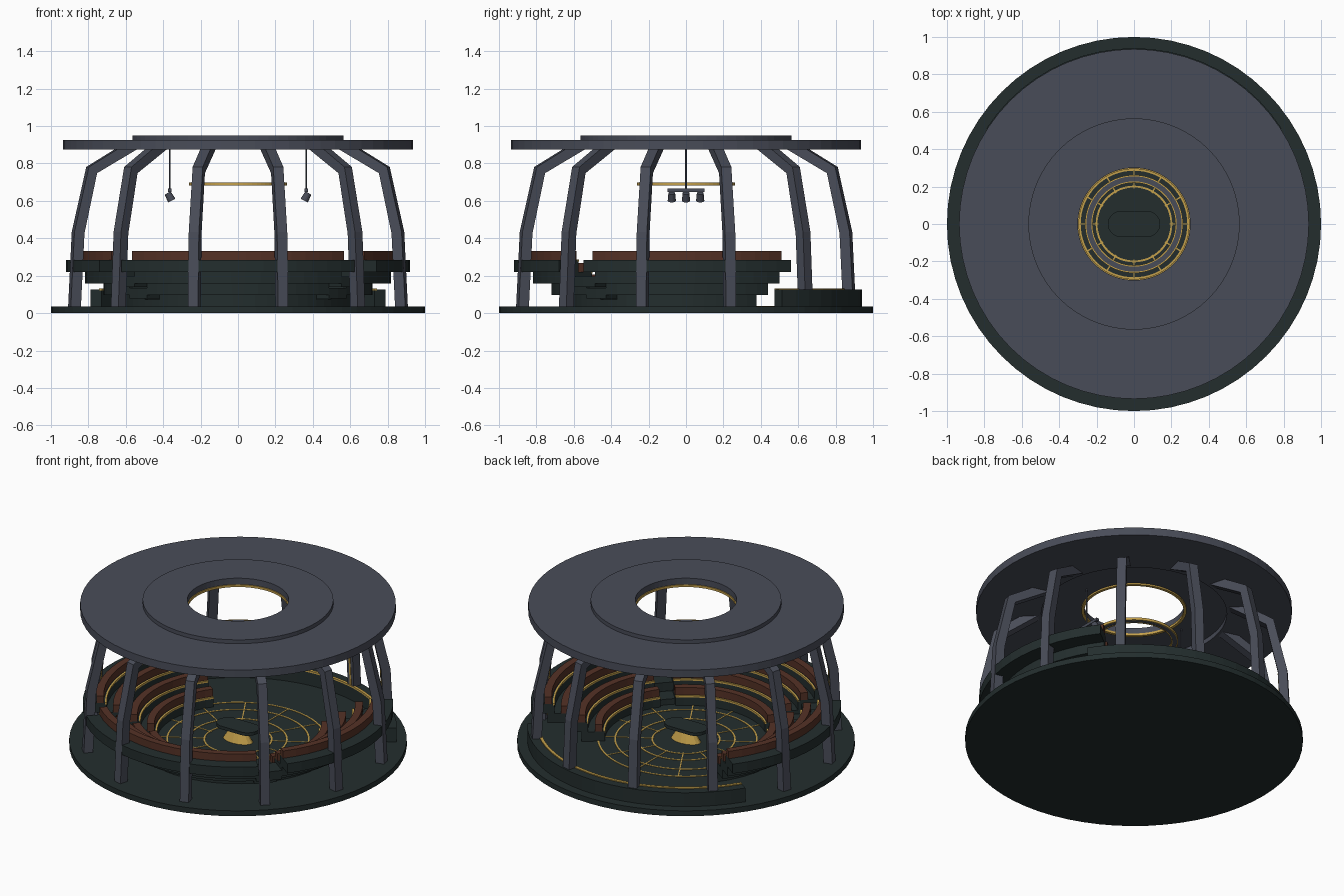
import bpy, bmesh, math
from mathutils import Matrix, Vector

cube = bpy.data.objects.get("Cube")
if cube:
    bpy.data.objects.remove(cube, do_unlink=True)


def material(name, rgb):
    m = bpy.data.materials.new(name)
    m.use_nodes = True
    m.diffuse_color = (*rgb, 1)
    m.node_tree.nodes["Principled BSDF"].inputs["Base Color"].default_value = (*rgb, 1)
    return m


GREEN = material("dark green", (0.017, 0.027, 0.027))
GREY = material("slate grey", (0.066, 0.073, 0.098))
BROWN = material("leather brown", (0.09, 0.031, 0.019))
GOLD = material("gold", (0.55, 0.35, 0.07))


def finish(name, bm, mat):
    bmesh.ops.recalc_face_normals(bm, faces=bm.faces)
    mesh = bpy.data.meshes.new(name)
    bm.to_mesh(mesh)
    bm.free()
    mesh.materials.append(mat)
    obj = bpy.data.objects.new(name, mesh)
    bpy.context.collection.objects.link(obj)
    return obj


def loft(bm, sections, closed=False):
    """Join four-cornered cross-sections into a solid."""
    rows = [[bm.verts.new(p) for p in s] for s in sections]
    pairs = list(zip(rows, rows[1:]))
    if closed:
        pairs.append((rows[-1], rows[0]))
    else:
        bm.faces.new(rows[0])
        bm.faces.new(rows[-1])
    for a, b in pairs:
        for i in range(4):
            j = (i + 1) % 4
            bm.faces.new((a[i], a[j], b[j], b[i]))


def arc(name, r0, r1, z0, z1, mat, start=0, end=360):
    """Ring, or a part of one, with a rectangular cross-section."""
    full = end - start >= 360
    n = max(2, round((end - start) / 5.625))
    sections = []
    for i in range(n if full else n + 1):
        t = math.radians(start + (end - start) * i / n)
        c, s = math.cos(t), math.sin(t)
        sections.append([(r * c, r * s, z) for r, z in
                         ((r0, z0), (r1, z0), (r1, z1), (r0, z1))])
    bm = bmesh.new()
    loft(bm, sections, full)
    return finish(name, bm, mat)


def box(name, centre, size, mat, turn=None):
    bm = bmesh.new()
    m = Matrix.Translation(centre) @ (turn or Matrix()) @ Matrix.Diagonal((*size, 1))
    bmesh.ops.create_cube(bm, size=1, matrix=m)
    return finish(name, bm, mat)


def cone(name, centre, r0, r1, height, mat, turn=None, squash=1):
    bm = bmesh.new()
    m = Matrix.Translation(centre) @ (turn or Matrix()) @ Matrix.Diagonal((1, squash, 1, 1))
    bmesh.ops.create_cone(bm, cap_ends=True, segments=64 if r0 > 0.5 else 16,
                          radius1=r0, radius2=r1, depth=height, matrix=m)
    return finish(name, bm, mat)


FLOOR = 0.035
cone("base", (0, 0, FLOOR / 2), 1, 1, FLOOR, GREEN)

# Floor inlay: rings and spokes
for r in (0.2, 0.29, 0.42, 0.52):
    arc("floor_ring", r - 0.005, r + 0.005, FLOOR - 0.002, FLOOR + 0.003, GOLD)
for i in range(12):
    t = math.radians(30 * i)
    box("floor_spoke", (0.355 * math.cos(t), 0.355 * math.sin(t), FLOOR), (0.33, 0.007, 0.005),
        GOLD, Matrix.Rotation(t, 4, 'Z'))

# Central table with rounded ends on a flared pedestal
bm = bmesh.new()
rim = []
for i in range(24):
    t = 2 * math.pi * (i + 0.5) / 24
    rim.append(bm.verts.new((0.07 * math.cos(t) + math.copysign(0.07, math.cos(t)),
                             0.07 * math.sin(t), 0.11)))
top = bm.faces.new(rim)
up = bmesh.ops.extrude_face_region(bm, geom=[top])["geom"]
bmesh.ops.translate(bm, vec=(0, 0, 0.02), verts=[v for v in up if isinstance(v, bmesh.types.BMVert)])
finish("table_top", bm, GREEN)
cone("table_pedestal", (0, 0, 0.073), 0.1, 0.05, 0.076, GOLD, squash=0.6)

# Stepped seating in three sections, each tier with a bench and a gold edge
SECTIONS = ((-36.5, 37.5), (-132.5, -47.5), (142.5, 216.5))
AISLES = ((-47.5, -36.5), (-143.5, -132.5))
for k in range(4):
    r0 = 0.48 + 0.1 * k
    z0 = FLOOR + 0.062 * k
    z1 = z0 + 0.062
    for a, b in SECTIONS:
        arc("seat_tier", r0, r0 + 0.14, z0, z1, GREEN, a, b)
        arc("bench", r0 + 0.015, r0 + 0.06, z1, z1 + 0.048, BROWN, a, b)
        arc("tier_trim", r0 - 0.003, r0 + 0.008, z1 - 0.008, z1 + 0.003, GOLD, a, b)
    if k < 3:
        for a, b in AISLES:
            arc("aisle_step", r0 + 0.02, r0 + 0.14, z0 - 0.02 * (k > 0), z1 - 0.025, GREEN, a, b)

# Low wall at the back
arc("back_wall", 0.87, 0.94, FLOOR, 0.125, GREEN, 33, 147)
arc("back_wall_trim", 0.867, 0.885, 0.12, 0.131, GOLD, 33, 147)

# Twelve bent posts
PATH = [Vector(p) for p in ((0.905, 0.03), (0.885, 0.43), (0.81, 0.765), (0.58, 0.9))]
HALF = 0.028
for i in range(12):
    t = math.radians(15 + 30 * i)
    out, side = Vector((math.cos(t), math.sin(t), 0)), Vector((-math.sin(t), math.cos(t), 0))
    sections = []
    for j, p in enumerate(PATH):
        d0 = (p - PATH[max(j - 1, 0)]).normalized()
        d1 = (PATH[min(j + 1, 3)] - p).normalized()
        d = (d0 + d1).normalized()
        n = Vector((d.y, -d.x))
        sections.append([out * (p.x + n.x * u) + side * v + Vector((0, 0, p.y + n.y * u))
                         for u, v in ((-HALF, -HALF), (HALF, -HALF), (HALF, HALF), (-HALF, HALF))])
    bm = bmesh.new()
    loft(bm, sections)
    finish("post", bm, GREY)
    # Slim light on the inner face
    box("post_light", out * 0.868 + Vector((0, 0, 0.24)), (0.008, 0.014, 0.36), GOLD,
        Matrix.Rotation(t, 4, 'Z') @ Matrix.Rotation(math.radians(-2.9), 4, 'Y'))

# Roof with raised centre and open eye
arc("roof", 0.55, 0.935, 0.875, 0.925, GREY)
arc("roof_centre", 0.3, 0.565, 0.905, 0.95, GREY)
arc("roof_eye_trim", 0.294, 0.312, 0.895, 0.91, GOLD)

# Hanging halo
arc("halo", 0.228, 0.255, 0.685, 0.697, GREY)
arc("halo_outer_trim", 0.255, 0.262, 0.683, 0.699, GOLD)
arc("halo_inner_trim", 0.221, 0.228, 0.683, 0.699, GOLD)

# Two hanging rails, each with three lamps aimed at the centre
for s in (-1, 1):
    x = 0.365 * s
    cone("lamp_wire", (x, 0, 0.785), 0.005, 0.005, 0.25, GREY)
    box("lamp_rail", (x, 0, 0.657), (0.018, 0.2, 0.018), GREY)
    for y in (-0.076, 0, 0.076):
        cone("lamp", (x, y, 0.622), 0.022, 0.018, 0.046, GREY,
             Matrix.Rotation(math.radians(28 * s), 4, 'Y'))
